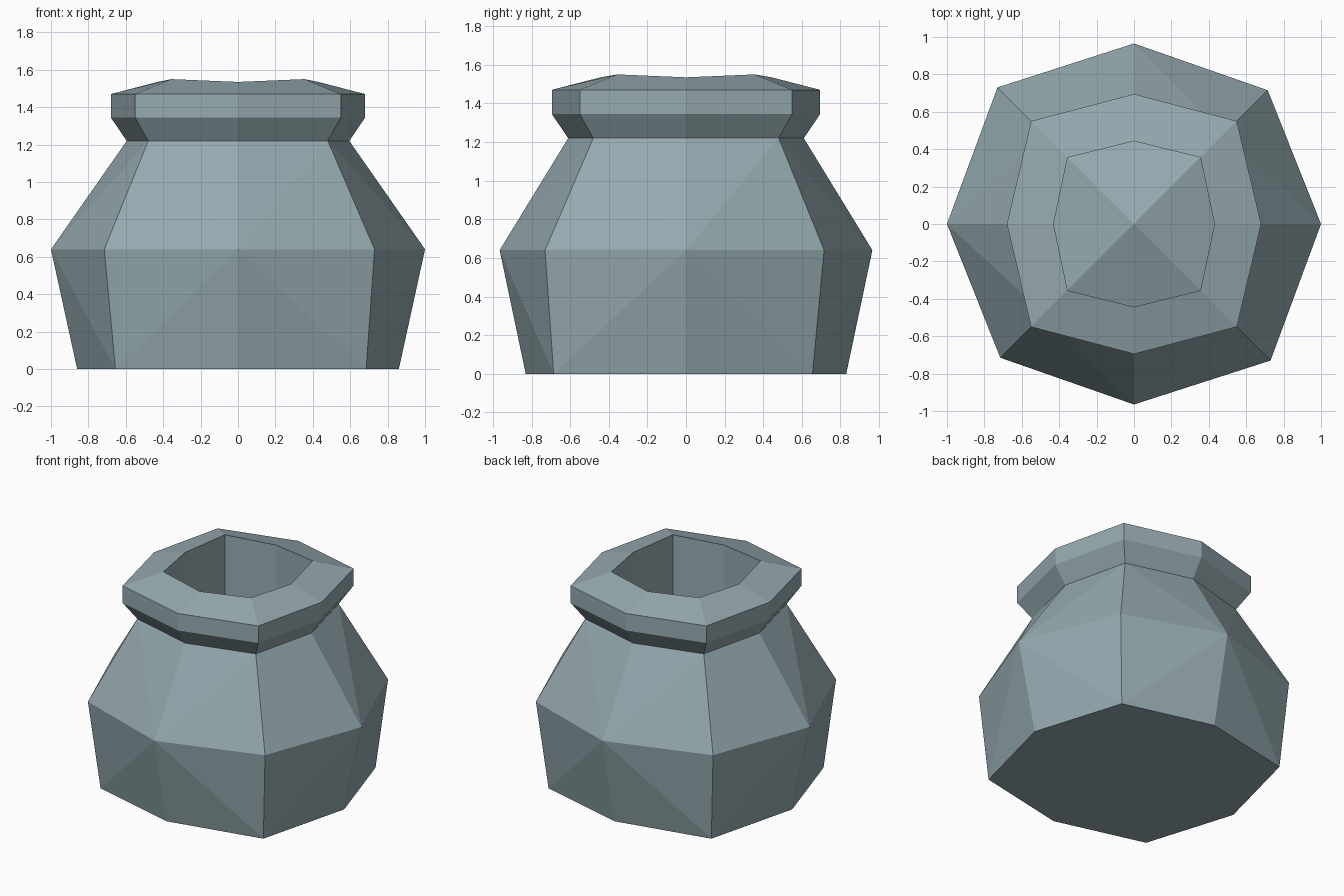
import bpy, bmesh

if "Cube" in bpy.data.objects:
    bpy.data.objects.remove(bpy.data.objects["Cube"])

mat = bpy.data.materials.new("blue grey clay")
mat.diffuse_color = (0.30, 0.40, 0.43, 1.0)
mat.use_nodes = True
mat.node_tree.nodes["Principled BSDF"].inputs["Base Color"].default_value = mat.diffuse_color

# Octagonal rings from outer base up over the lip and down inside:
# (x reach, y reach, diagonal ++/--, diagonal +-/-+, z of axis corners, z of diagonal corners)
RINGS = [
    (0.86, 0.83, 0.655, 0.685, 0.00, 0.00),    # base
    (1.00, 0.965, 0.715, 0.73, 0.64, 0.64),    # belly
    (0.595, 0.61, 0.48, 0.48, 1.22, 1.22),     # neck
    (0.68, 0.695, 0.55, 0.55, 1.345, 1.345),   # lip underside
    (0.68, 0.695, 0.55, 0.55, 1.47, 1.47),     # lip top
    (0.43, 0.443, 0.355, 0.355, 1.535, 1.55),  # mouth
    (0.43, 0.443, 0.355, 0.355, 0.62, 0.65),   # inner floor edge
]


def add_ring(bm, rx, ry, d1, d2, za, zd):
    pts = [(rx, 0, za), (d1, d1, zd), (0, ry, za), (-d2, d2, zd),
           (-rx, 0, za), (-d1, -d1, zd), (0, -ry, za), (d2, -d2, zd)]
    return [bm.verts.new(p) for p in pts]


bm = bmesh.new()
rings = [add_ring(bm, *r) for r in RINGS]

# Walls: the belly panels fold from the belly's axis corners to the diagonals
for n, (low, up) in enumerate(zip(rings, rings[1:])):
    for i in range(8):
        j = (i + 1) % 8
        a, b, c, d = low[i], low[j], up[j], up[i]
        if n >= 2:
            bm.faces.new((a, b, c, d))
        elif (n == 0) == (i % 2 == 0):
            bm.faces.new((a, b, d))
            bm.faces.new((b, c, d))
        else:
            bm.faces.new((a, b, c))
            bm.faces.new((a, c, d))

# Flat underside and raised, pointed inner floor
bm.faces.new(rings[0][::-1])
apex = bm.verts.new((0, 0, 0.78))
for i in range(8):
    bm.faces.new((rings[-1][i], rings[-1][(i + 1) % 8], apex))

bmesh.ops.recalc_face_normals(bm, faces=bm.faces[:])
mesh = bpy.data.meshes.new("jar")
bm.to_mesh(mesh)
bm.free()
mesh.materials.append(mat)
jar = bpy.data.objects.new("jar", mesh)
bpy.context.collection.objects.link(jar)
